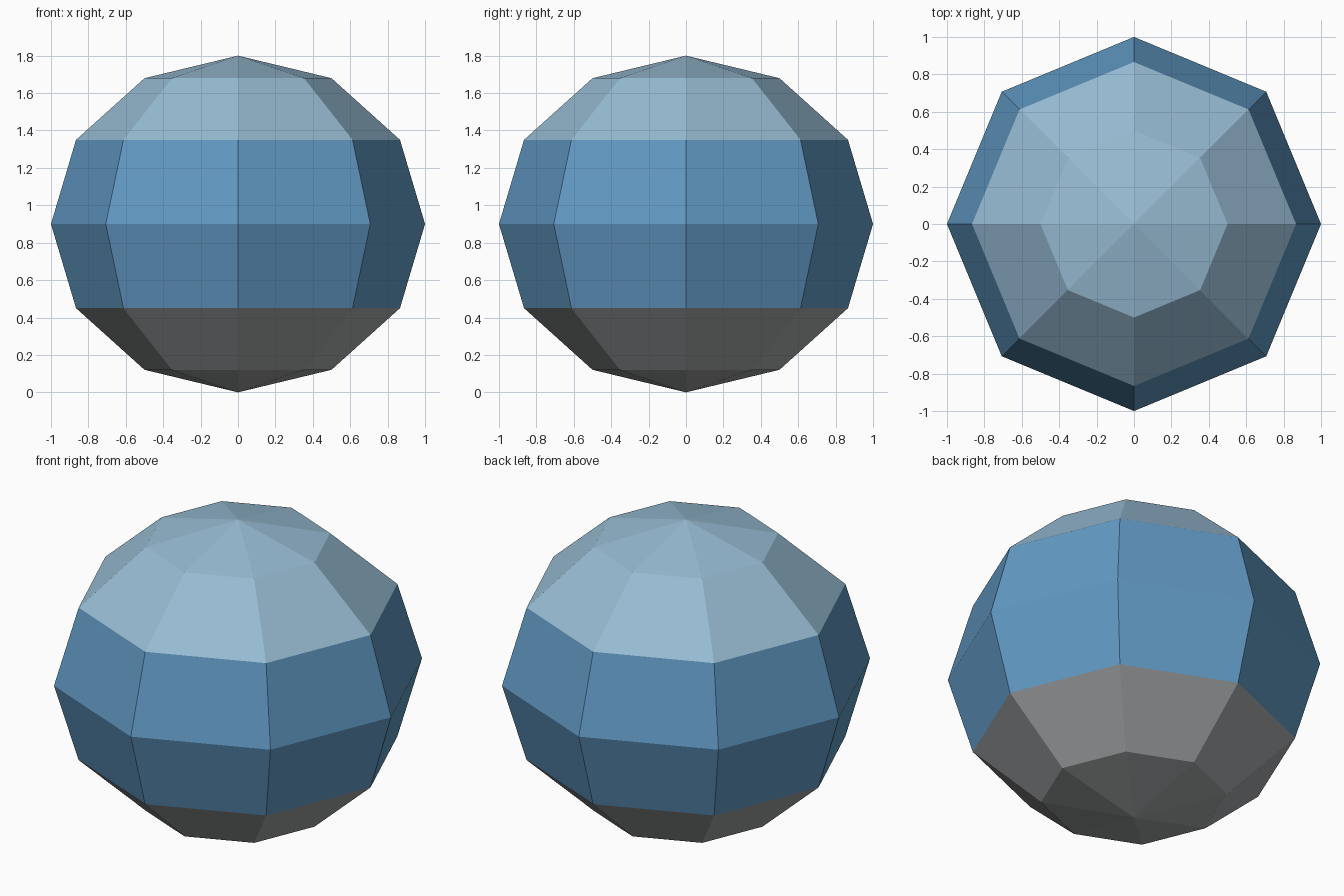
import bpy, bmesh

if "Cube" in bpy.data.objects:
    bpy.data.objects.remove(bpy.data.objects["Cube"])


def material(name, rgb):
    m = bpy.data.materials.new(name)
    m.diffuse_color = (*rgb, 1.0)
    m.use_nodes = True
    m.node_tree.nodes["Principled BSDF"].inputs["Base Color"].default_value = m.diffuse_color
    return m


HEIGHT = 1.8

# Faceted ball: 8 sides, 6 rings, slightly flattened, resting on the ground
bm = bmesh.new()
bmesh.ops.create_uvsphere(bm, u_segments=8, v_segments=6, radius=1.0)
bmesh.ops.scale(bm, vec=(1, 1, HEIGHT / 2), verts=bm.verts)
bmesh.ops.translate(bm, vec=(0, 0, HEIGHT / 2), verts=bm.verts)

# Colour bands by height: grey base, blue middle, pale blue cap
for f in bm.faces:
    z = f.calc_center_median().z
    f.material_index = 0 if z < 0.45 else 1 if z < 1.35 else 2
    f.smooth = False

mesh = bpy.data.meshes.new("faceted_ball")
bm.to_mesh(mesh)
bm.free()
for name, rgb in (("grey", (0.37, 0.38, 0.385)),
                  ("blue", (0.12, 0.32, 0.55)),
                  ("pale_blue", (0.31, 0.50, 0.65))):
    mesh.materials.append(material(name, rgb))
ball = bpy.data.objects.new("faceted_ball", mesh)
bpy.context.collection.objects.link(ball)
